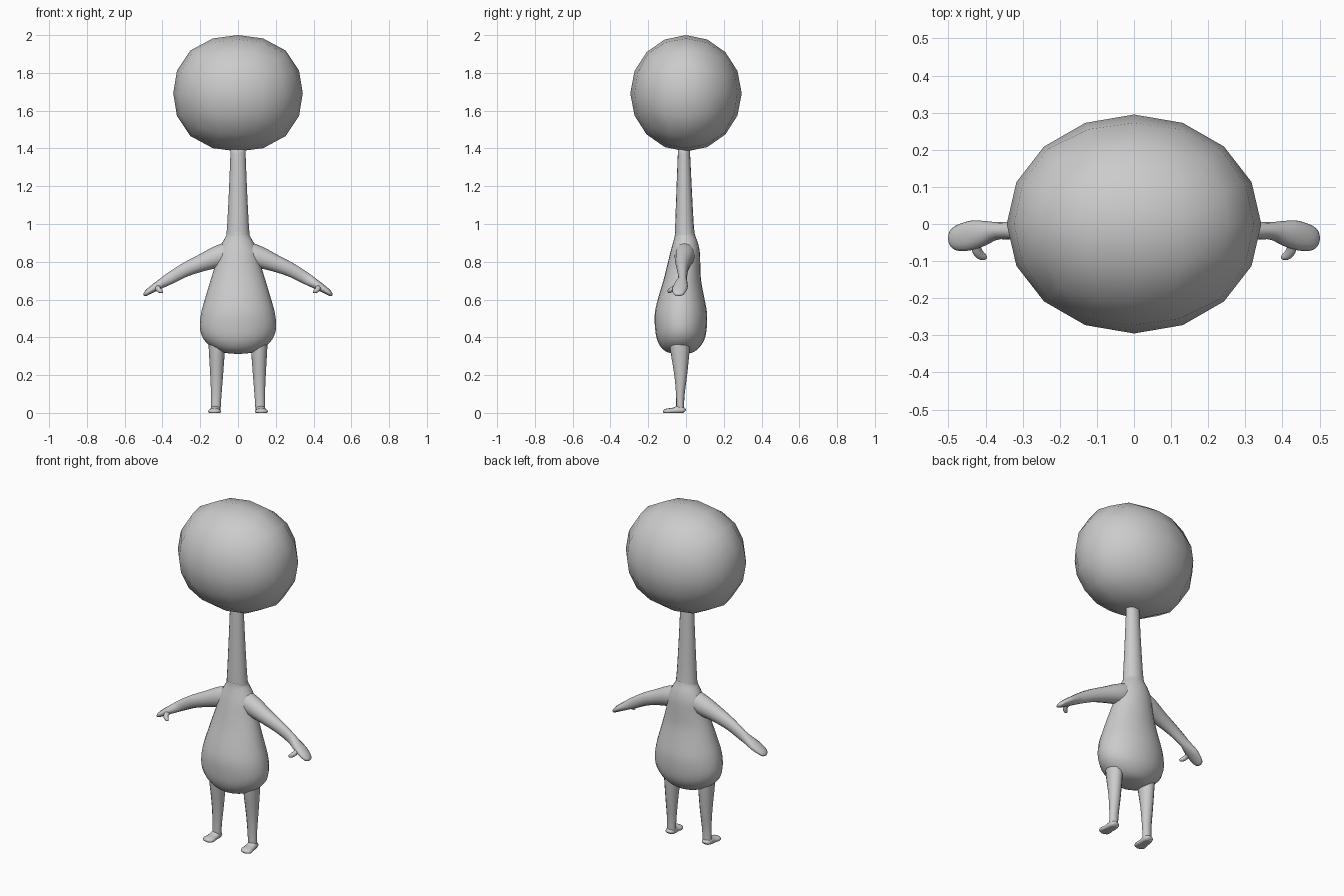
import bpy, bmesh, math
from mathutils import Vector

grey = bpy.data.materials.new("plain_grey")
grey.diffuse_color = (0.6, 0.6, 0.6, 1)


def finish(name, bm, mirror=False):
    bmesh.ops.recalc_face_normals(bm, faces=bm.faces)
    me = bpy.data.meshes.new(name)
    bm.to_mesh(me)
    bm.free()
    me.materials.append(grey)
    me.shade_smooth()
    ob = bpy.data.objects.new(name, me)
    bpy.context.collection.objects.link(ob)
    if mirror:
        mod = ob.modifiers.new("mirror", "MIRROR")
        mod.use_axis = (True, False, False)
        mod.use_mirror_merge = False
    return ob


def spline(rows, steps):
    """Smoothly interpolate the section rows (Catmull-Rom)."""
    rows = [Vector(r) for r in rows]
    out = []
    for i in range(len(rows) - 1):
        p0, p1 = rows[max(i - 1, 0)], rows[i]
        p2, p3 = rows[i + 1], rows[min(i + 2, len(rows) - 1)]
        for s in range(steps):
            t = s / steps
            out.append(0.5 * (2 * p1 + (p2 - p0) * t + (2 * p0 - 5 * p1 + 4 * p2 - p3) * t * t
                              + (3 * p1 - p0 - 3 * p2 + p3) * t ** 3))
    return out + [rows[-1]]


def tube(name, rows, side=(0, 1, 0), segs=16, steps=3, mirror=False, floor=None):
    """Loft elliptical sections (x, y, z, half size along side, other half size)."""
    rows, side = spline(rows, steps), Vector(side)
    bm = bmesh.new()
    rings = []
    for i, r in enumerate(rows):
        tangent = Vector(rows[min(i + 1, len(rows) - 1)][:3]) - Vector(rows[max(i - 1, 0)][:3])
        across = side.cross(tangent).normalized()
        ring = []
        for k in range(segs):
            a = math.tau * k / segs
            p = Vector(r[:3]) + side * r[3] * math.cos(a) + across * r[4] * math.sin(a)
            if floor is not None:
                p.z = max(p.z, floor)
            ring.append(bm.verts.new(p))
        rings.append(ring)
    for a, b in zip(rings, rings[1:]):
        for k in range(segs):
            j = (k + 1) % segs
            bm.faces.new((a[k], a[j], b[j], b[k]))
    bm.faces.new(rings[0])
    bm.faces.new(rings[-1])
    return finish(name, bm, mirror)


# head: rounded cube, slightly fuller towards the upper sides
bm = bmesh.new()
bmesh.ops.create_cube(bm, size=2)
bmesh.ops.subdivide_edges(bm, edges=bm.edges[:], cuts=3, use_grid_fill=True)
for v in bm.verts:
    d = Vector([math.tan(c * math.pi / 4) for c in v.co]).normalized()
    d *= 1 + 0.16 * d.x ** 2 * d.z ** 2
    v.co = (d.x * 0.343, d.y * 0.295, 1.692 + d.z * 0.308)
finish("head", bm)

# pear-shaped body
tube("body", [
    (0, -0.03, 0.313, 0.02, 0.02), (0, -0.03, 0.320, 0.065, 0.08),
    (0, -0.03, 0.345, 0.100, 0.135), (0, -0.028, 0.39, 0.126, 0.182),
    (0, -0.027, 0.45, 0.137, 0.202), (0, -0.027, 0.53, 0.138, 0.195),
    (0, -0.025, 0.61, 0.122, 0.173), (0, -0.02, 0.70, 0.100, 0.146),
    (0, -0.012, 0.78, 0.088, 0.122), (0, -0.005, 0.85, 0.078, 0.108),
    (0, -0.003, 0.90, 0.066, 0.084), (0, -0.005, 0.935, 0.055, 0.064),
    (0, -0.007, 0.955, 0.051, 0.058)], segs=24)

# tapering neck
tube("neck", [
    (0, -0.005, 0.92, 0.054, 0.064), (0, -0.008, 1.0, 0.049, 0.057),
    (0, -0.01, 1.2, 0.040, 0.047), (0, -0.011, 1.43, 0.030, 0.038)])

# arm running into a mitten hand
tube("arm", [
    (0.04, -0.005, 0.845, 0.055, 0.065), (0.11, -0.008, 0.825, 0.052, 0.058),
    (0.19, -0.015, 0.795, 0.042, 0.046), (0.28, -0.018, 0.757, 0.030, 0.037),
    (0.36, -0.018, 0.712, 0.023, 0.031), (0.40, -0.025, 0.688, 0.033, 0.026),
    (0.44, -0.031, 0.664, 0.040, 0.021), (0.475, -0.037, 0.641, 0.035, 0.016),
    (0.492, -0.038, 0.627, 0.024, 0.011), (0.498, -0.038, 0.621, 0.006, 0.004)],
    segs=12, mirror=True)
tube("thumb", [
    (0.42, -0.035, 0.672, 0.014, 0.014), (0.425, -0.065, 0.660, 0.015, 0.014),
    (0.415, -0.083, 0.649, 0.014, 0.013), (0.402, -0.089, 0.643, 0.009, 0.009),
    (0.396, -0.09, 0.641, 0.003, 0.003)],
    side=(0, 0, 1), segs=10, mirror=True)

# leg and flat-soled foot
tube("leg", [
    (0.112, -0.032, 0.42, 0.056, 0.046), (0.112, -0.032, 0.34, 0.052, 0.043),
    (0.113, -0.028, 0.20, 0.034, 0.034), (0.115, -0.03, 0.10, 0.023, 0.028),
    (0.117, -0.031, 0.04, 0.021, 0.026), (0.118, -0.031, 0.005, 0.021, 0.026)],
    segs=12, mirror=True)
tube("foot", [
    (0.119, -0.006, 0.008, 0.012, 0.008), (0.119, -0.012, 0.012, 0.024, 0.016),
    (0.120, -0.035, 0.014, 0.028, 0.026), (0.122, -0.065, 0.010, 0.030, 0.018),
    (0.124, -0.095, 0.008, 0.035, 0.016), (0.124, -0.113, 0.007, 0.026, 0.012),
    (0.124, -0.121, 0.006, 0.008, 0.005)],
    side=(1, 0, 0), segs=12, mirror=True, floor=0)
